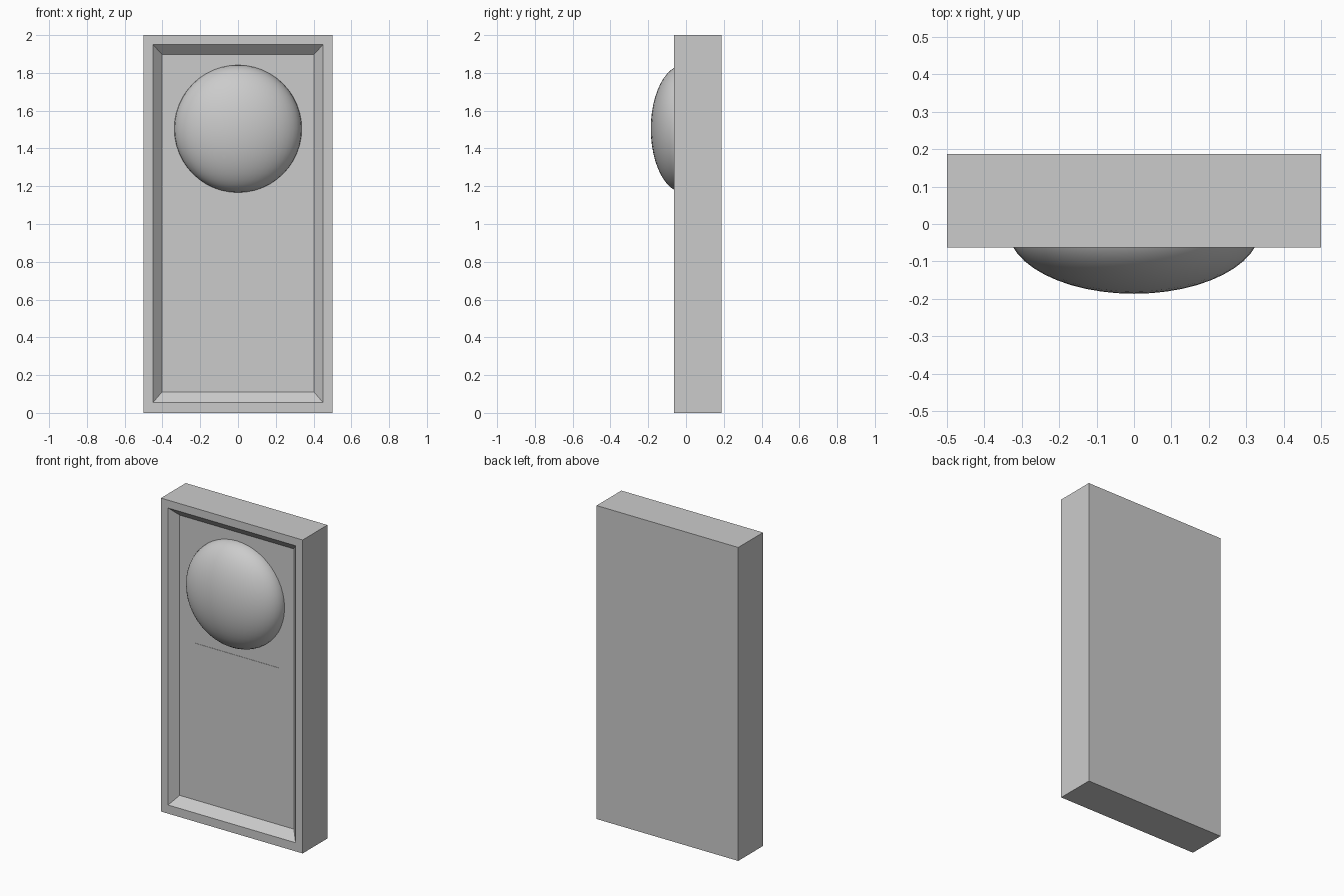
import bpy
import bmesh
import math

cube = bpy.data.objects.get("Cube")
if cube:
    bpy.data.objects.remove(cube, do_unlink=True)

grey = bpy.data.materials.new("plain_grey")
grey.use_nodes = True
colour = (0.6, 0.6, 0.6, 1)
grey.diffuse_color = colour
grey.node_tree.nodes["Principled BSDF"].inputs["Base Color"].default_value = colour

FRONT, BACK, PANEL = -0.0625, 0.1875, -0.0125


def finish(bm, name):
    bmesh.ops.recalc_face_normals(bm, faces=bm.faces[:])
    mesh = bpy.data.meshes.new(name)
    bm.to_mesh(mesh)
    bm.free()
    mesh.materials.append(grey)
    obj = bpy.data.objects.new(name, mesh)
    bpy.context.collection.objects.link(obj)
    return obj


# Slab: rectangular rings from the back, over the rim and down the sloped recess
rings = [  # half width, bottom, top, y
    (0.5, 0, 2, BACK),
    (0.5, 0, 2, FRONT),
    (0.45, 0.055, 1.95, FRONT),
    (0.403, 0.11, 1.898, PANEL),
]
bm = bmesh.new()
loops = [[bm.verts.new(p) for p in ((-w, y, lo), (w, y, lo), (w, y, hi), (-w, y, hi))]
         for w, lo, hi, y in rings]
bm.faces.new(loops[0])
bm.faces.new(loops[-1])
for a, b in zip(loops, loops[1:]):
    for i in range(4):
        j = (i + 1) % 4
        bm.faces.new((a[i], a[j], b[j], b[i]))
finish(bm, "recessed_slab")

# Dome: flattened ball half sunk into the panel
bpy.ops.mesh.primitive_uv_sphere_add(segments=48, ring_count=24, radius=1,
                                     location=(0, PANEL, 1.504))
dome = bpy.context.object
dome.name = "dome"
dome.scale = (0.3375, 0.174, 0.3375)
bpy.ops.object.transform_apply(location=False, rotation=False, scale=True)
dome.data.materials.append(grey)
bpy.ops.object.shade_smooth_by_angle(angle=math.radians(40))

# Fine ridge on the panel below the dome
bm = bmesh.new()
bmesh.ops.create_cube(bm, size=1)
for v in bm.verts:
    v.co.x *= 0.6
    v.co.y = PANEL + v.co.y * 0.004
    v.co.z = 1.11 + v.co.z * 0.002
finish(bm, "panel_ridge")
